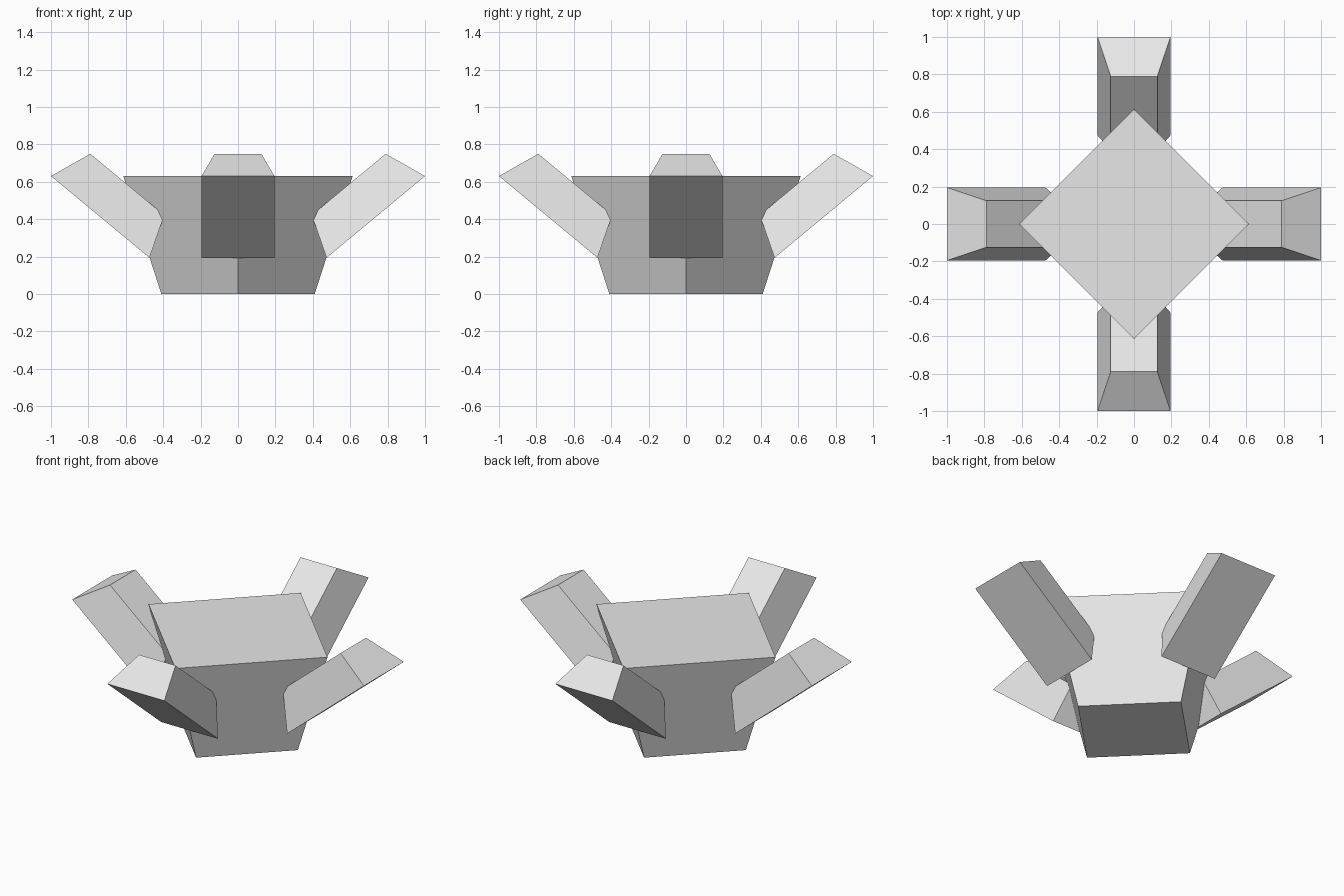
import bpy
import bmesh
from math import radians
from mathutils import Matrix

cube = bpy.data.objects.get("Cube")
if cube:
    bpy.data.objects.remove(cube, do_unlink=True)

grey = bpy.data.materials.new("plain_grey")
grey.use_nodes = True
grey.diffuse_color = (0.8, 0.8, 0.8, 1)
grey.node_tree.nodes["Principled BSDF"].inputs["Base Color"].default_value = (0.8, 0.8, 0.8, 1)


def frustum(name, base, top, height, matrix):
    """Four-sided block standing on its base, with half-sizes for base and top."""
    bm = bmesh.new()
    bmesh.ops.create_cube(bm, size=2)
    for v in bm.verts:
        half = top if v.co.z > 0 else base
        v.co.x *= half[0]
        v.co.y *= half[1]
        v.co.z = height if v.co.z > 0 else 0
    bm.transform(matrix)
    mesh = bpy.data.meshes.new(name)
    bm.to_mesh(mesh)
    bm.free()
    mesh.materials.append(grey)
    obj = bpy.data.objects.new(name, mesh)
    bpy.context.collection.objects.link(obj)
    return obj


# Flared body, turned so its corners point along the axes
BOTTOM, TOP = 0.41 / 2 ** 0.5, 0.613 / 2 ** 0.5
frustum("body", (BOTTOM, BOTTOM), (TOP, TOP), 0.63, Matrix.Rotation(radians(45), 4, "Z"))

# Four bevelled arms leaning outwards, one over each body corner
lean = Matrix.Translation((0.7365, 0, 0.4115)) @ Matrix.Rotation(radians(-39.7), 4, "Y")
for i, side in enumerate(("left", "back", "right", "front")):
    turn = Matrix.Rotation(radians(90 * i), 4, "Z")
    frustum(side + "_arm", (0.342, 0.195), (0.257, 0.125), 0.226, turn @ lean)
